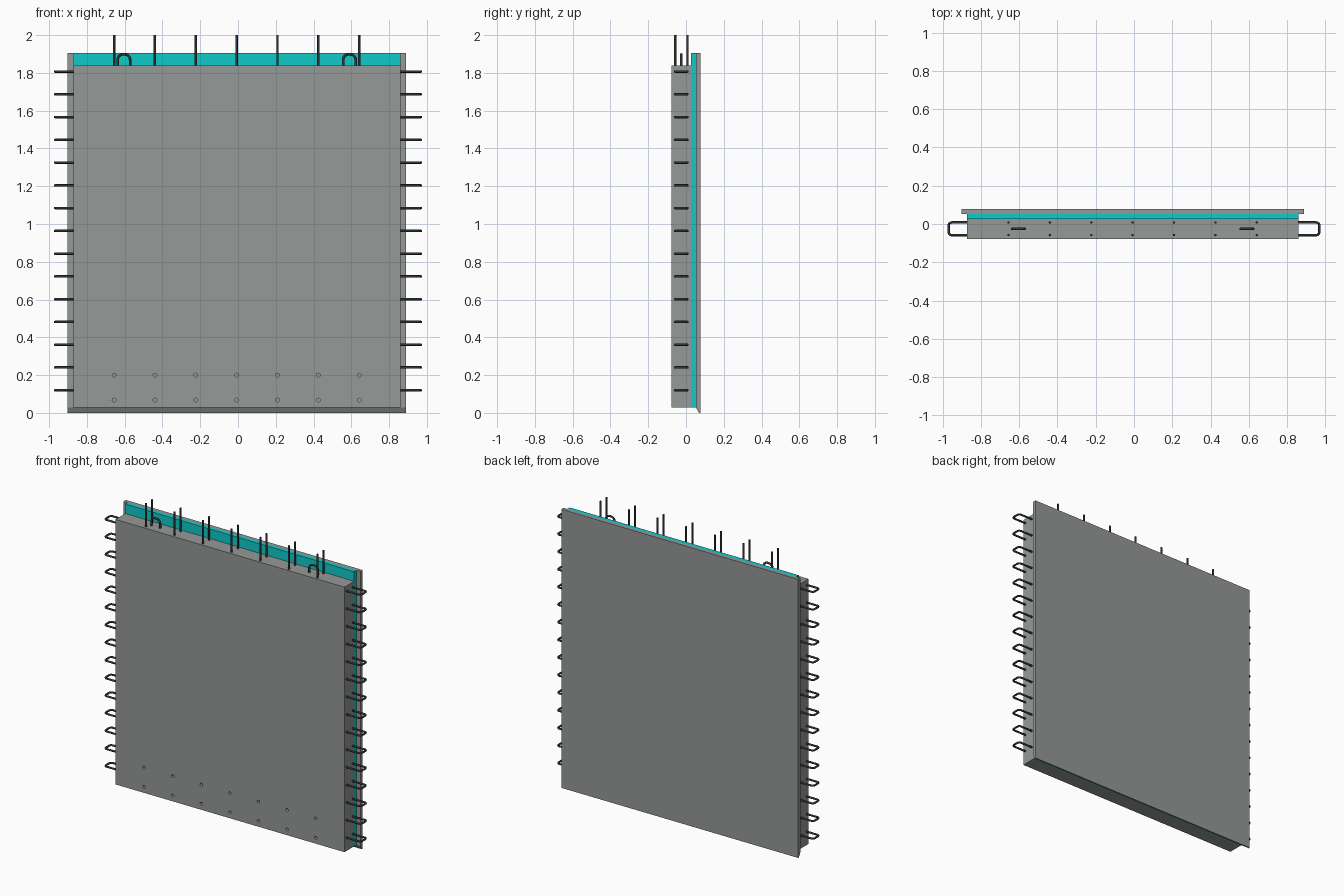
import bpy, bmesh, math
from mathutils import Vector, Matrix

if "Cube" in bpy.data.objects:
    bpy.data.objects.remove(bpy.data.objects["Cube"])


def material(name, rgb):
    m = bpy.data.materials.new(name)
    m.diffuse_color = (*rgb, 1)
    m.use_nodes = True
    m.node_tree.nodes["Principled BSDF"].inputs["Base Color"].default_value = m.diffuse_color
    return m


CONCRETE = material("grey concrete", (0.30, 0.32, 0.31))
FOAM = material("turquoise insulation", (0.005, 0.60, 0.59))
STEEL = material("dark steel", (0.035, 0.037, 0.037))


def activate(ob):
    bpy.ops.object.select_all(action='DESELECT')
    ob.select_set(True)
    bpy.context.view_layer.objects.active = ob


def from_bmesh(name, bm, mat):
    bmesh.ops.recalc_face_normals(bm, faces=bm.faces)
    me = bpy.data.meshes.new(name)
    bm.to_mesh(me)
    bm.free()
    me.materials.append(mat)
    ob = bpy.data.objects.new(name, me)
    bpy.context.collection.objects.link(ob)
    return ob


def extrude_x(name, profile, x0, x1, mat):
    """Extrude a closed (y, z) profile from x0 to x1."""
    bm = bmesh.new()
    face = bm.faces.new([bm.verts.new((x0, y, z)) for y, z in profile])
    ext = bmesh.ops.extrude_face_region(bm, geom=[face])
    verts = [v for v in ext["geom"] if isinstance(v, bmesh.types.BMVert)]
    bmesh.ops.translate(bm, verts=verts, vec=(x1 - x0, 0, 0))
    return from_bmesh(name, bm, mat)


def rect(y0, y1, z0, z1):
    return [(y0, z0), (y1, z0), (y1, z1), (y0, z1)]


def rounded(points, radius, steps=5):
    """Round the inner corners of an open path."""
    pts = [Vector(p) for p in points]
    out = [pts[0]]
    for a, b, c in zip(pts, pts[1:], pts[2:]):
        p, q = b + (a - b).normalized() * radius, b + (c - b).normalized() * radius
        centre = p + q - b
        for i in range(steps + 1):
            t = i / steps * math.pi / 2
            out.append(centre + (p - centre) * math.cos(t) + (q - centre) * math.sin(t))
    return out + [pts[-1]]


def bars(name, paths, radius):
    """Round steel bars along a list of paths, joined as one mesh."""
    cu = bpy.data.curves.new(name, 'CURVE')
    cu.dimensions = '3D'
    cu.bevel_depth = radius
    cu.bevel_resolution = 2
    cu.use_fill_caps = True
    for path in paths:
        sp = cu.splines.new('POLY')
        sp.points.add(len(path) - 1)
        for pt, co in zip(sp.points, path):
            pt.co = (*co, 1)
    cu.materials.append(STEEL)
    ob = bpy.data.objects.new(name, cu)
    bpy.context.collection.objects.link(ob)
    activate(ob)
    bpy.ops.object.convert(target='MESH')
    bpy.ops.object.shade_smooth_by_angle(angle=math.radians(50))


# Layers of the sandwich wall
X0, X1 = -0.872, 0.86
BAR_X = [-0.656 + 0.2163 * i for i in range(7)]
BAR_Y = (-0.058, 0.008)
slab = extrude_x("structural_slab", rect(-0.078, 0.027, 0.028, 1.84), X0, X1, CONCRETE)
extrude_x("insulation_layer", rect(0.027, 0.053, 0.028, 1.905), X0, X1, FOAM)
# Outer panel with a bevelled drip edge at the bottom
extrude_x("facade_panel", [(0.053, 0.028), (0.069, 0), (0.078, 0),
                           (0.078, 1.905), (0.053, 1.905)], -0.902, 0.889, CONCRETE)

# Two rows of grout holes in the front of the slab
bm = bmesh.new()
for x in BAR_X:
    for z in (0.068, 0.2):
        bmesh.ops.create_cone(
            bm, cap_ends=True, segments=16, radius1=0.010, radius2=0.010, depth=0.08,
            matrix=Matrix.Translation((x, -0.078, z)) @ Matrix.Rotation(math.pi / 2, 4, 'X'))
cutter = from_bmesh("hole_cutter", bm, CONCRETE)
cutter.hide_render = True
mod = slab.modifiers.new("grout_holes", 'BOOLEAN')
mod.operation = 'DIFFERENCE'
mod.solver = 'EXACT'
mod.object = cutter
activate(slab)
bpy.ops.object.modifier_apply(modifier=mod.name)
bpy.data.objects.remove(cutter)

# Horizontal connecting loops on both sides
R = 0.0065
for name, edge, tip in (("left_side_loops", X0 + 0.05, -0.975 + R),
                        ("right_side_loops", X1 - 0.05, 0.975 - R)):
    paths = []
    for i in range(15):
        z = 0.12 + 0.1205 * i
        paths.append(rounded([(edge, BAR_Y[0], z), (tip, BAR_Y[0], z),
                              (tip, BAR_Y[1], z), (edge, BAR_Y[1], z)], 0.016))
    bars(name, paths, R)

# Starter bars in pairs along the top
bars("top_starter_bars", [[(x, y, 1.78), (x, y, 2.0)] for x in BAR_X for y in BAR_Y], R)

# Two lifting loops
bars("lifting_loops",
     [rounded([(x - 0.033, -0.025, 1.78), (x - 0.033, -0.025, 1.898),
               (x + 0.033, -0.025, 1.898), (x + 0.033, -0.025, 1.78)], 0.028)
      for x in (-0.604, 0.590)], 0.007)
